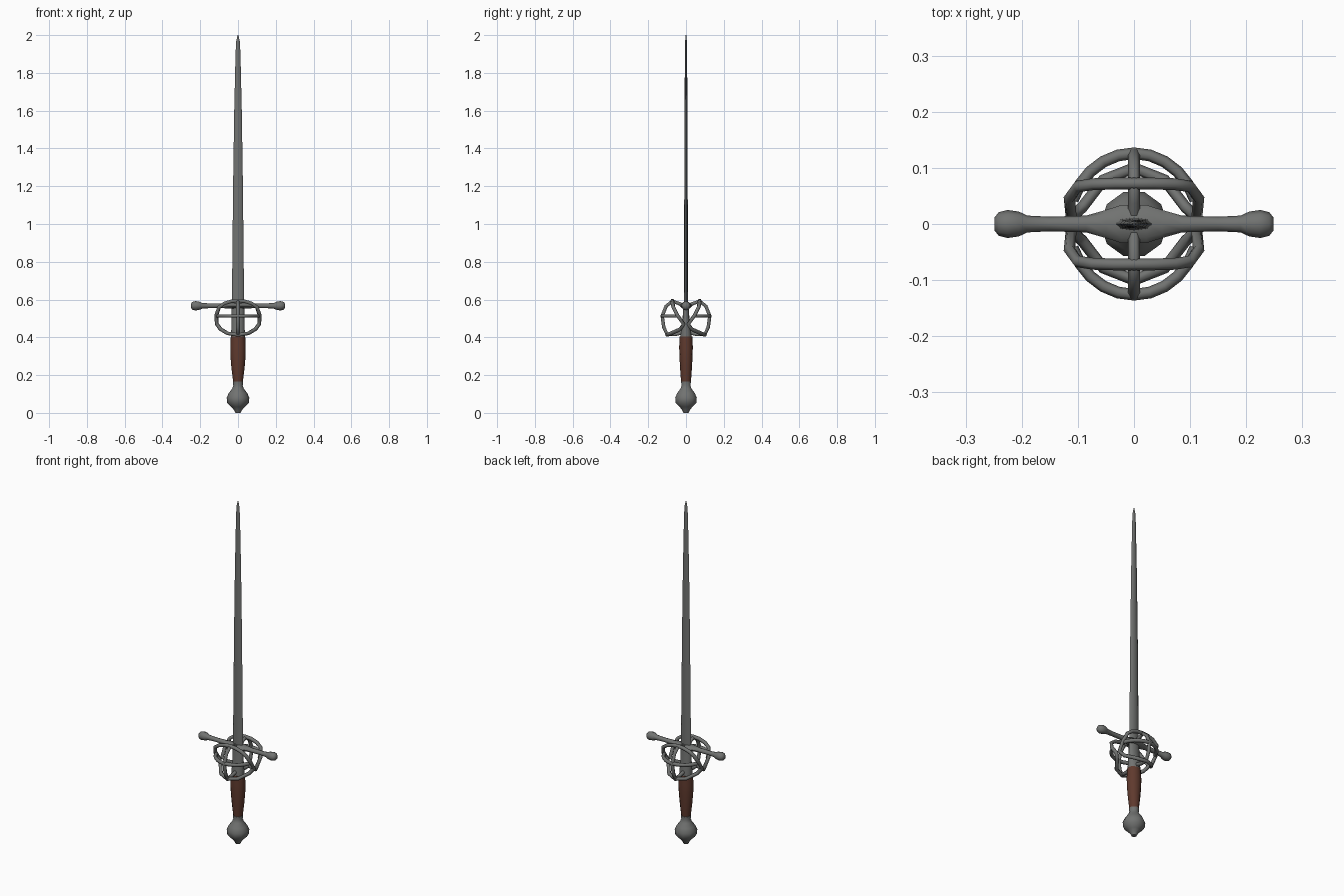
import bpy, bmesh, math
from mathutils import Matrix

if "Cube" in bpy.data.objects:
    bpy.data.objects.remove(bpy.data.objects["Cube"])


def material(name, rgb):
    m = bpy.data.materials.new(name)
    m.diffuse_color = (*rgb, 1)
    m.use_nodes = True
    m.node_tree.nodes["Principled BSDF"].inputs["Base Color"].default_value = m.diffuse_color
    return m


STEEL = material("grey steel", (0.165, 0.17, 0.165))
LEATHER = material("brown leather", (0.115, 0.042, 0.027))


def smooth(ob, angle=40):
    bpy.ops.object.select_all(action='DESELECT')
    ob.select_set(True)
    bpy.context.view_layer.objects.active = ob
    bpy.ops.object.shade_smooth_by_angle(angle=math.radians(angle))


def loft(name, rings, sides, mat, matrix=None, angle=40):
    """Stack elliptical rings (height, radius x, radius y) into a closed solid."""
    bm = bmesh.new()
    loops = []
    for z, rx, ry in rings:
        loops.append([bm.verts.new((rx * math.cos(2 * math.pi * i / sides),
                                    ry * math.sin(2 * math.pi * i / sides), z))
                      for i in range(sides)])
    for a, b in zip(loops, loops[1:]):
        for i in range(sides):
            j = (i + 1) % sides
            bm.faces.new((a[i], a[j], b[j], b[i]))
    bm.faces.new(loops[0][::-1])
    bm.faces.new(loops[-1])
    if matrix:
        bm.transform(matrix)
    me = bpy.data.meshes.new(name)
    bm.to_mesh(me)
    bm.free()
    me.materials.append(mat)
    ob = bpy.data.objects.new(name, me)
    bpy.context.collection.objects.link(ob)
    smooth(ob, angle)
    return ob


def bar(name, pts, radius=0.0105, closed=False):
    """Round steel bar following a path."""
    cu = bpy.data.curves.new(name, 'CURVE')
    cu.dimensions = '3D'
    cu.bevel_depth = radius
    cu.bevel_resolution = 1
    cu.use_fill_caps = True
    sp = cu.splines.new('POLY')
    sp.points.add(len(pts) - 1)
    for p, co in zip(sp.points, pts):
        p.co = (*co, 1)
    sp.use_cyclic_u = closed
    cu.materials.append(STEEL)
    ob = bpy.data.objects.new(name, cu)
    bpy.context.collection.objects.link(ob)
    bpy.ops.object.select_all(action='DESELECT')
    ob.select_set(True)
    bpy.context.view_layer.objects.active = ob
    bpy.ops.object.convert(target='MESH')
    smooth(bpy.context.object, 70)


# Pommel
loft("pommel", [(0, .014, .014), (.016, .022, .022), (.032, .036, .036),
                (.052, .057, .057), (.08, .06, .06), (.105, .049, .049),
                (.128, .031, .031), (.145, .025, .025), (.165, .027, .027)],
     10, STEEL, angle=60)

# Leather grip
loft("grip", [(.16, .025, .025), (.2, .03, .029), (.25, .036, .032),
              (.3, .04, .035), (.35, .041, .036), (.405, .038, .034)],
     12, LEATHER, angle=60)

# Ricasso between grip and crossguard
loft("ricasso", [(.4, .036, .031), (.43, .036, .028), (.5, .034, .018),
                 (.575, .034, .014)], 12, STEEL, angle=60)

# Blade
loft("blade", [(.55, .033, .0115), (.8, .030, .0105), (1.2, .026, .009),
               (1.6, .020, .0075), (1.9, .013, .006), (1.965, .010, .005),
               (2.0, .002, .0015)], 8, STEEL)

# Crossguard with knob ends, mirrored profile turned along x
half = [(.022, .015, .034), (.05, .014, .025), (.085, .0125, .015),
        (.15, .0125, .013), (.19, .015, .015), (.205, .022, .022),
        (.225, .025, .025), (.241, .021, .021), (.249, .011, .011)]
profile = [(-x, a, b) for x, a, b in reversed(half)] + half
loft("crossguard", profile, 8, STEEL,
     Matrix.Translation((0, 0, .567)) @ Matrix.Rotation(math.pi / 2, 4, 'Y'), 60)

# Basket bars, repeated front and back
for s, side in ((-1, "front"), (1, "back")):
    right = [(.035, .072, .591), (.072, .071, .58), (.1, .067, .56),
             (.115, .046, .517), (.112, .012, .47), (.092, .03, .443),
             (.055, .078, .421)]
    path = ([(0, .072, .594)] + right + [(0, .1, .413)] +
            [(-x, y, z) for x, y, z in reversed(right)])
    bar(side + "_loop", [(x, s * y, z) for x, y, z in path], closed=True)
    # Horizontal hoop joining the two sides of the loop
    bar(side + "_hoop", [(.116 * math.cos(t), s * .126 * math.sin(t), .513)
                         for t in (math.pi * (.11 + .78 * i / 10) for i in range(11))])
    # Upright bar from crossguard around to the grip collar
    bar(side + "_upright", [(0, s * y, z) for y, z in
                            ((.01, .567), (.04, .58), (.072, .592), (.105, .565),
                             (.126, .513), (.118, .455), (.1, .415),
                             (.06, .415), (.015, .425))])
